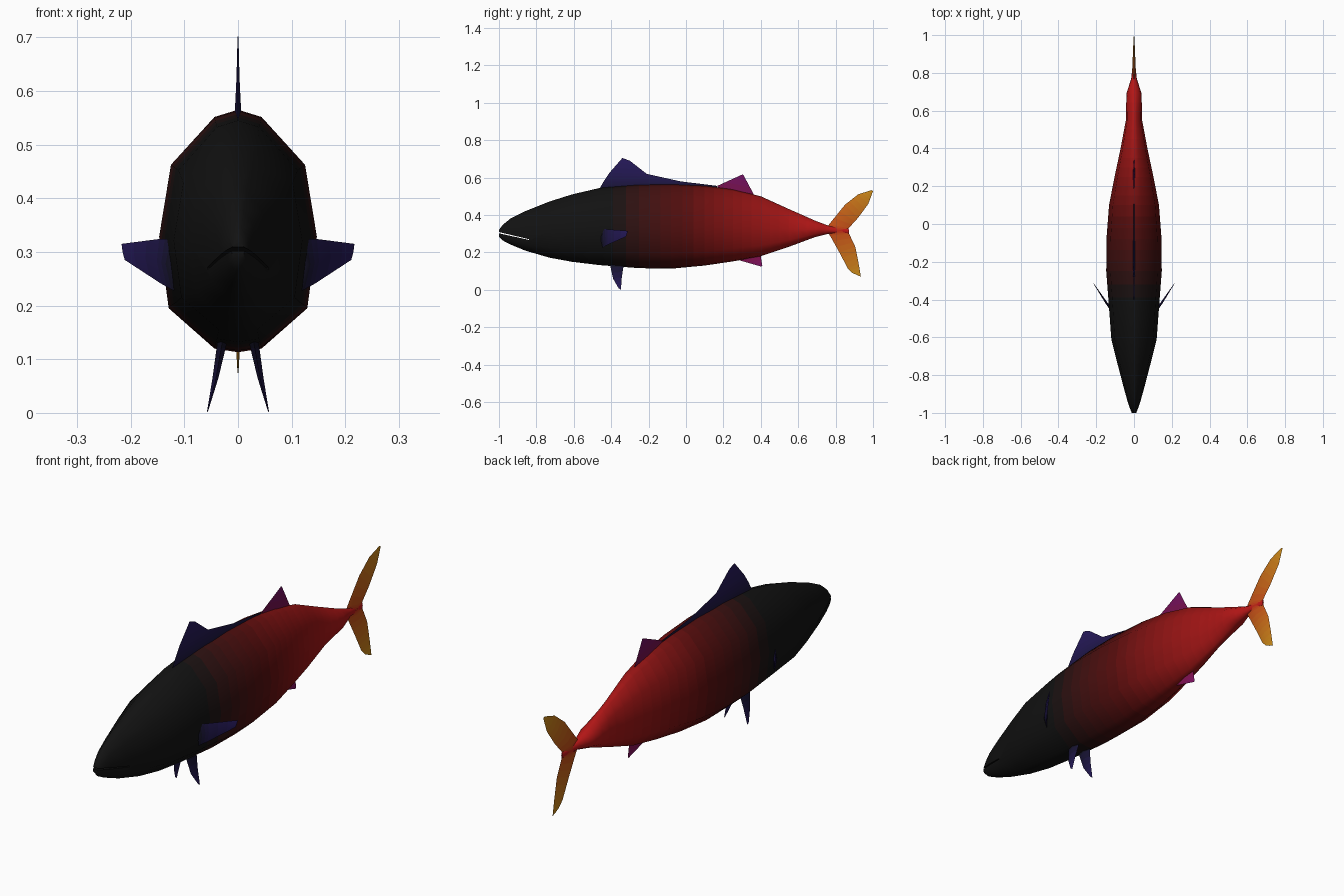
import bpy, bmesh
from mathutils import Vector

if "Cube" in bpy.data.objects:
    bpy.data.objects.remove(bpy.data.objects["Cube"])

# Colour gradient along the body, from black head to red tail
STOPS = [(-1.0, (.006, .006, .006)), (-.38, (.006, .006, .006)), (0, (.09, .004, .004)),
         (.4, (.32, .007, .007)), (.9, (.55, .009, .009))]


def gradient(y):
    for (y0, c0), (y1, c1) in zip(STOPS, STOPS[1:]):
        if y <= y1:
            return Vector(c0).lerp(Vector(c1), (y - y0) / (y1 - y0))
    return Vector(STOPS[-1][1])


def material(name, rgb):
    m = bpy.data.materials.new(name)
    m.diffuse_color = (*rgb, 1)
    m.use_nodes = True
    m.node_tree.nodes["Principled BSDF"].inputs["Base Color"].default_value = m.diffuse_color
    return m


def loft(name, rings, colors, angle=1.05):
    """Skin closed rings, cap the ends; one colour per band."""
    bm = bmesh.new()
    vs = [[bm.verts.new(p) for p in r] for r in rings]
    n = len(vs[0])
    for k, (a, b) in enumerate(zip(vs, vs[1:])):
        for i in range(n):
            j = (i + 1) % n
            bm.faces.new((a[i], a[j], b[j], b[i])).material_index = k
    bm.faces.new(vs[0]).material_index = 0
    bm.faces.new(vs[-1]).material_index = len(rings) - 2
    bmesh.ops.recalc_face_normals(bm, faces=bm.faces[:])
    me = bpy.data.meshes.new(name)
    bm.to_mesh(me)
    bm.free()
    for k, c in enumerate(colors):
        me.materials.append(material(f"{name}_{k}", c))
    ob = bpy.data.objects.new(name, me)
    bpy.context.collection.objects.link(ob)
    smooth(ob, angle)
    return ob


def smooth(ob, angle):
    bpy.ops.object.select_all(action='DESELECT')
    ob.select_set(True)
    bpy.context.view_layer.objects.active = ob
    bpy.ops.object.shade_smooth_by_angle(angle=angle)


def fin(name, pairs, c0, c1, thick=.006, steps=3):
    """Blade from root to tip: (leading, trailing) point pairs, diamond section."""
    rings, last = [], len(pairs) - 1
    for s in range(last * steps + 1):
        k = min(s // steps, last - 1)
        f = s / steps - k
        a, b = (Vector(pairs[k][e]).lerp(Vector(pairs[k + 1][e]), f) for e in (0, 1))
        t = thick * (1 - .9 * s / (last * steps))
        mid, off = (a + b) / 2, Vector((t, 0, 0))
        rings.append([a, mid + off, b, mid - off])
    m = len(rings) - 1
    cols = [Vector(c0).lerp(Vector(c1), (i + .5) / m) for i in range(m)]
    return loft(name, rings, cols)


def flat(pairs):
    return [[(0, *p) for p in pair] for pair in pairs]


# Body: half section, then stations (y, half width, top, bottom)
half = [(.3, .94), (.85, .55), (1, -.05), (.88, -.64), (.3, -.97)]
section = [(0, 1)] + half + [(0, -1)] + [(-x, z) for x, z in reversed(half)]
stations = [(-1, .012, .32, .285), (-.98, .02, .347, .264), (-.94, .034, .38, .243),
            (-.86, .056, .42, .21), (-.73, .09, .472, .172), (-.61, .12, .51, .15),
            (-.46, .131, .545, .132), (-.25, .147, .563, .116), (-.08, .146, .565, .113),
            (.1, .132, .556, .13), (.25, .103, .538, .152), (.4, .071, .5, .18),
            (.55, .043, .432, .23), (.69, .04, .37, .282), (.77, .015, .34, .302),
            (.87, .003, .328, .302)]
fine = []
for a, b in zip(stations, stations[1:]):
    fine += [Vector(a).lerp(Vector(b), i / 3) for i in range(3)] if a[0] > -.5 else [Vector(a)]
fine.append(Vector(stations[-1]))
rings = [[(w * x, y, (t + b) / 2 + (t - b) / 2 * z) for x, z in section] for y, w, t, b in fine]
body = loft("body", rings, [gradient((p[0] + q[0]) / 2) for p, q in zip(fine, fine[1:])])

# Mouth slit cut through the snout
slit = loft("mouth_cutter", [[(x, -1.05, .321), (x, -1.05, .313), (x, -.84, .267), (x, -.84, .271)]
                             for x in (-.2, .2)], [(.006, .006, .006)])
slit.hide_render = True
cut = body.modifiers.new("mouth", 'BOOLEAN')
cut.operation, cut.object, cut.solver = 'DIFFERENCE', slit, 'EXACT'
bpy.context.view_layer.objects.active = body
bpy.ops.object.modifier_apply(modifier="mouth")
bpy.data.objects.remove(slit)
smooth(body, 1.05)

# Fins on the centre line
DARK, BLUE = (.006, .006, .012), (.02, .01, .11)
fin("front_dorsal_fin", flat([((-.47, .53), (.17, .53)), ((-.46, .545), (.165, .556)),
                              ((-.44, .58), (-.03, .58)), ((-.41, .625), (-.21, .62)),
                              ((-.34, .705), (-.30, .69))]), DARK, BLUE, .009)
fin("rear_dorsal_fin", flat([((.165, .53), (.36, .495)), ((.168, .556), (.36, .515)),
                             ((.302, .617), (.308, .612))]), (.2, .006, .01), (.16, .005, .13), .009)
fin("anal_fin", flat([((.26, .18), (.40, .2)), ((.285, .158), (.40, .175)),
                      ((.40, .125), (.408, .127))]), (.25, .006, .02), (.22, .006, .14), .009)

# Tail lobes, red root to amber tip
RED, AMBER = (.55, .01, .008), (.6, .27, .01)
fin("upper_tail_lobe", flat([((.75, .325), (.87, .305)), ((.765, .35), (.87, .33)),
                             ((.85, .455), (.92, .385)), ((.92, .51), (.975, .46)),
                             ((.99, .533), (1, .528))]), RED, AMBER, .012)
fin("lower_tail_lobe", flat([((.75, .315), (.87, .325)), ((.77, .29), (.872, .3)),
                             ((.82, .2), (.905, .23)), ((.865, .115), (.923, .14)),
                             ((.89, .09), (.935, .07))]), RED, AMBER, .012)

# Paired fins
for side, s in (("right", 1), ("left", -1)):
    fin(f"{side}_pectoral_fin", [((s * .115, -.46, .325), (s * .115, -.45, .225)),
                                 ((s * .147, -.42, .324), (s * .142, -.42, .24)),
                                 ((s * .217, -.31, .315), (s * .211, -.32, .285))], DARK, BLUE, .012)
    fin(f"{side}_pelvic_fin", [((s * .026, -.41, .15), (s * .026, -.33, .15)),
                               ((s * .042, -.39, .06), (s * .042, -.343, .07)),
                               ((s * .056, -.36, .008), (s * .057, -.348, 0))], DARK, BLUE, .01)
